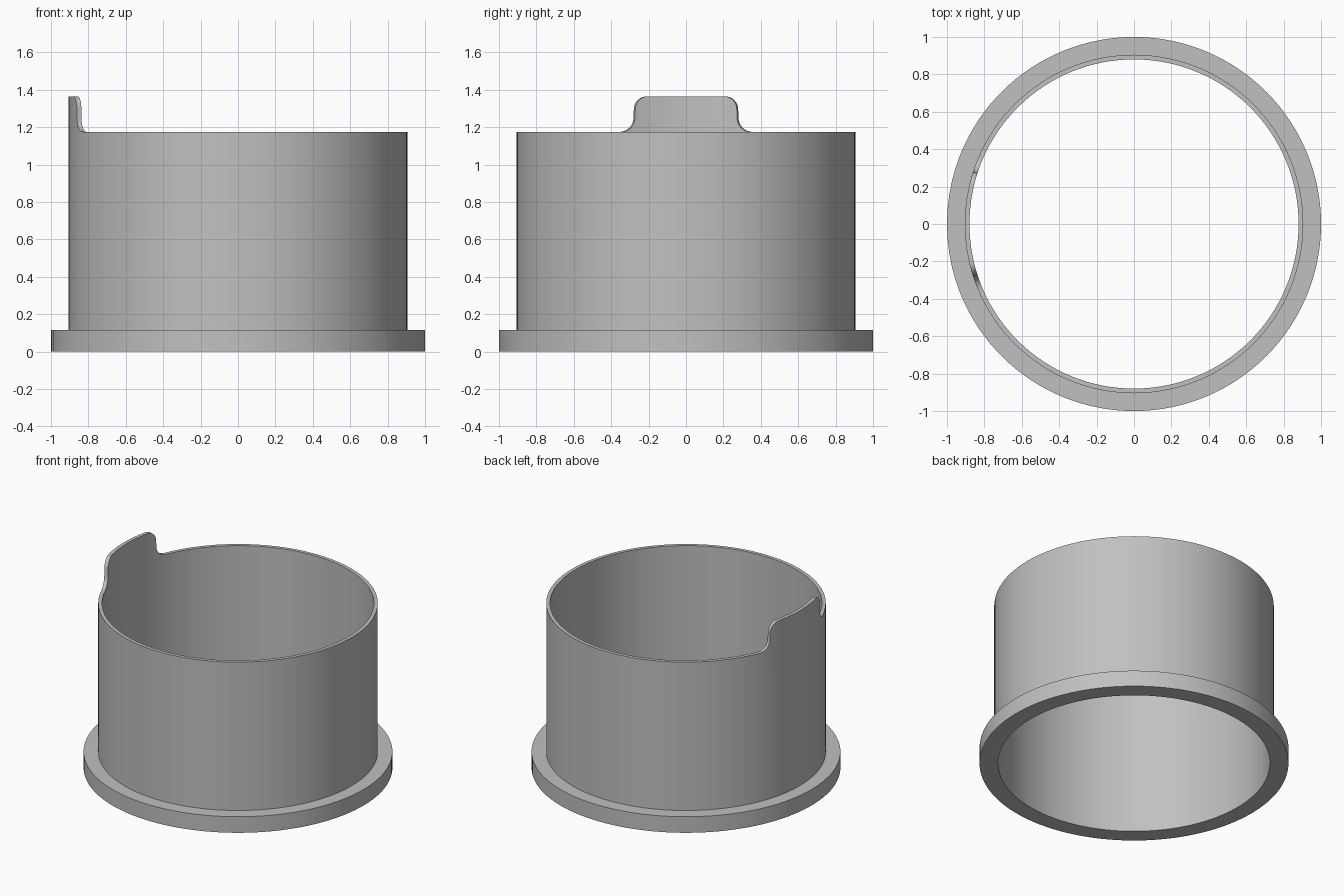
import bpy, bmesh, math

if "Cube" in bpy.data.objects:
    bpy.data.objects.remove(bpy.data.objects["Cube"])

R_IN, R_WALL, R_FLANGE = 0.88, 0.905, 1.0
Z_FLANGE, Z_WALL, Z_TAB = 0.115, 1.175, 1.365
HALF_W, R_LOW, R_TOP = 0.28, 0.075, 0.07   # tab half width, root fillet, corner round
STEPS = 8

grey = bpy.data.materials.new("light_grey")
grey.diffuse_color = (0.53, 0.53, 0.53, 1)
grey.use_nodes = True
grey.node_tree.nodes["Principled BSDF"].inputs["Base Color"].default_value = grey.diffuse_color

# Half outline of the tab, from its root to its middle: (distance from middle, height)
outline = []
for i in range(STEPS + 1):                 # concave root fillet
    a = math.pi / 2 * i / STEPS
    outline.append((HALF_W + 0.001 + R_LOW * (1 - math.sin(a)),
                    Z_WALL + R_LOW * (1 - math.cos(a))))
for i in range(STEPS + 1):                 # convex top corner
    a = math.pi / 2 * i / STEPS
    outline.append((HALF_W - 0.001 - R_TOP * (1 - math.cos(a)),
                    Z_TAB - R_TOP * (1 - math.sin(a))))
outline += [(0.14, Z_TAB), (0.07, Z_TAB)]
outline = [(math.asin(y / R_WALL), z) for y, z in outline]

# Columns around the ring: (angle, rim height); the tab sits on the -x side
columns = [(math.pi - a, z) for a, z in outline] + [(math.pi, Z_TAB)]
columns += [(math.pi + a, z) for a, z in reversed(outline)]
start, end = columns[-1][0], columns[0][0] + 2 * math.pi
PLAIN = 112
columns += [(start + (end - start) * i / PLAIN, Z_WALL) for i in range(1, PLAIN)]

# Sleeve with base flange, swept as one closed shell
bm = bmesh.new()
rings = []
for a, top in columns:
    section = [(R_IN, 0), (R_FLANGE, 0), (R_FLANGE, Z_FLANGE),
               (R_WALL, Z_FLANGE), (R_WALL, top), (R_IN, top)]
    rings.append([bm.verts.new((r * math.cos(a), r * math.sin(a), z)) for r, z in section])
for i, ring in enumerate(rings):
    nxt = rings[(i + 1) % len(rings)]
    for j in range(6):
        k = (j + 1) % 6
        bm.faces.new((ring[j], nxt[j], nxt[k], ring[k]))
bmesh.ops.recalc_face_normals(bm, faces=bm.faces[:])

mesh = bpy.data.meshes.new("flanged_sleeve")
bm.to_mesh(mesh)
bm.free()
mesh.materials.append(grey)
sleeve = bpy.data.objects.new("flanged_sleeve", mesh)
bpy.context.collection.objects.link(sleeve)
bpy.context.view_layer.objects.active = sleeve
sleeve.select_set(True)
bpy.ops.object.shade_smooth_by_angle(angle=math.radians(30))
